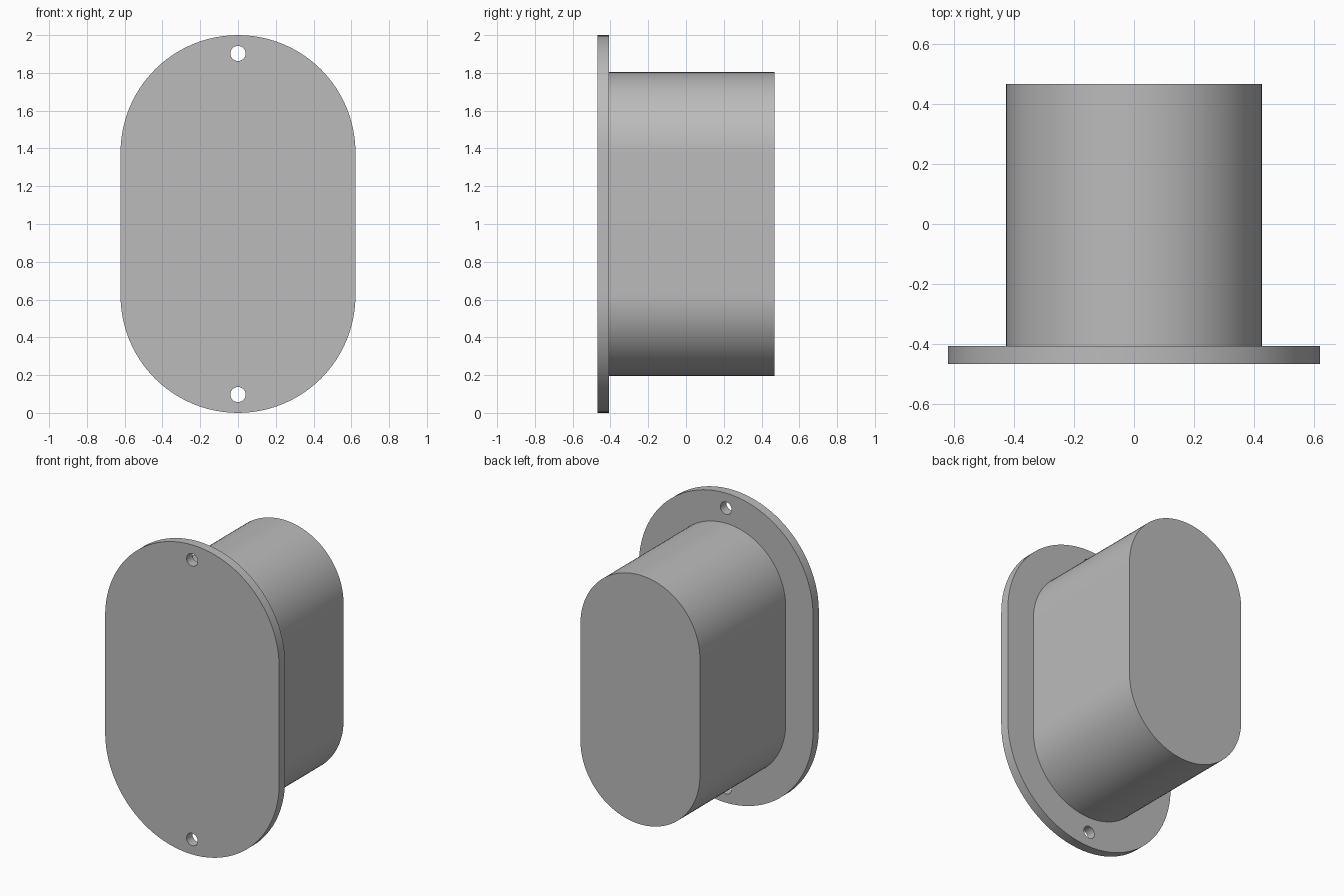
import bpy
from math import sin, cos, pi, radians

cube = bpy.data.objects.get("Cube")
if cube:
    bpy.data.objects.remove(cube, do_unlink=True)

# One plain grey for everything
grey = bpy.data.materials.new("plain_grey")
grey.use_nodes = True
colour = (0.5, 0.5, 0.5, 1)
grey.diffuse_color = colour
grey.node_tree.nodes["Principled BSDF"].inputs["Base Color"].default_value = colour

STRAIGHT = 0.378   # half length of the straight sides
MID_Z = 1.0


def arc(radius, centre, start, end, steps):
    """Points along an arc, both ends included."""
    return [(radius * cos(start + (end - start) * i / steps),
             centre + radius * sin(start + (end - start) * i / steps))
            for i in range(steps + 1)]


def slot(radius):
    """Outline with straight sides and semicircular ends."""
    return (arc(radius, STRAIGHT, 0, pi, 48)
            + arc(radius, -STRAIGHT, pi, 2 * pi, 48))


def plate(name, outlines, y_front, y_back):
    """Solid made by extruding closed outlines; inner outlines become holes."""
    curve = bpy.data.curves.new(name, "CURVE")
    curve.dimensions = "2D"
    curve.fill_mode = "BOTH"
    curve.extrude = (y_back - y_front) / 2
    for points in outlines:
        spline = curve.splines.new("POLY")
        spline.points.add(len(points) - 1)
        for p, (x, y) in zip(spline.points, points):
            p.co = (x, y, 0, 1)
        spline.use_cyclic_u = True
    obj = bpy.data.objects.new(name, curve)
    bpy.context.collection.objects.link(obj)
    obj.rotation_euler = (radians(90), 0, 0)
    obj.location = (0, (y_front + y_back) / 2, MID_Z)
    bpy.ops.object.select_all(action="DESELECT")
    obj.select_set(True)
    bpy.context.view_layer.objects.active = obj
    bpy.ops.object.convert(target="MESH")
    obj = bpy.context.object

    # Join the caps to the walls and face everything outwards
    bpy.ops.object.mode_set(mode="EDIT")
    bpy.ops.mesh.select_all(action="SELECT")
    bpy.ops.mesh.remove_doubles(threshold=0.0001)
    bpy.ops.mesh.normals_make_consistent(inside=False)
    bpy.ops.object.mode_set(mode="OBJECT")
    bpy.ops.object.shade_smooth_by_angle(angle=radians(30))
    obj.data.materials.clear()
    obj.data.materials.append(grey)
    return obj


# Mounting flange with a screw hole at each end
holes = [arc(0.04, side * 0.903, 0, 2 * pi * 31 / 32, 31) for side in (1, -1)]
plate("flange", [slot(0.622)] + holes, -0.468, -0.408)

# Solid body behind the flange
plate("body", [slot(0.427)], -0.408, 0.468)
